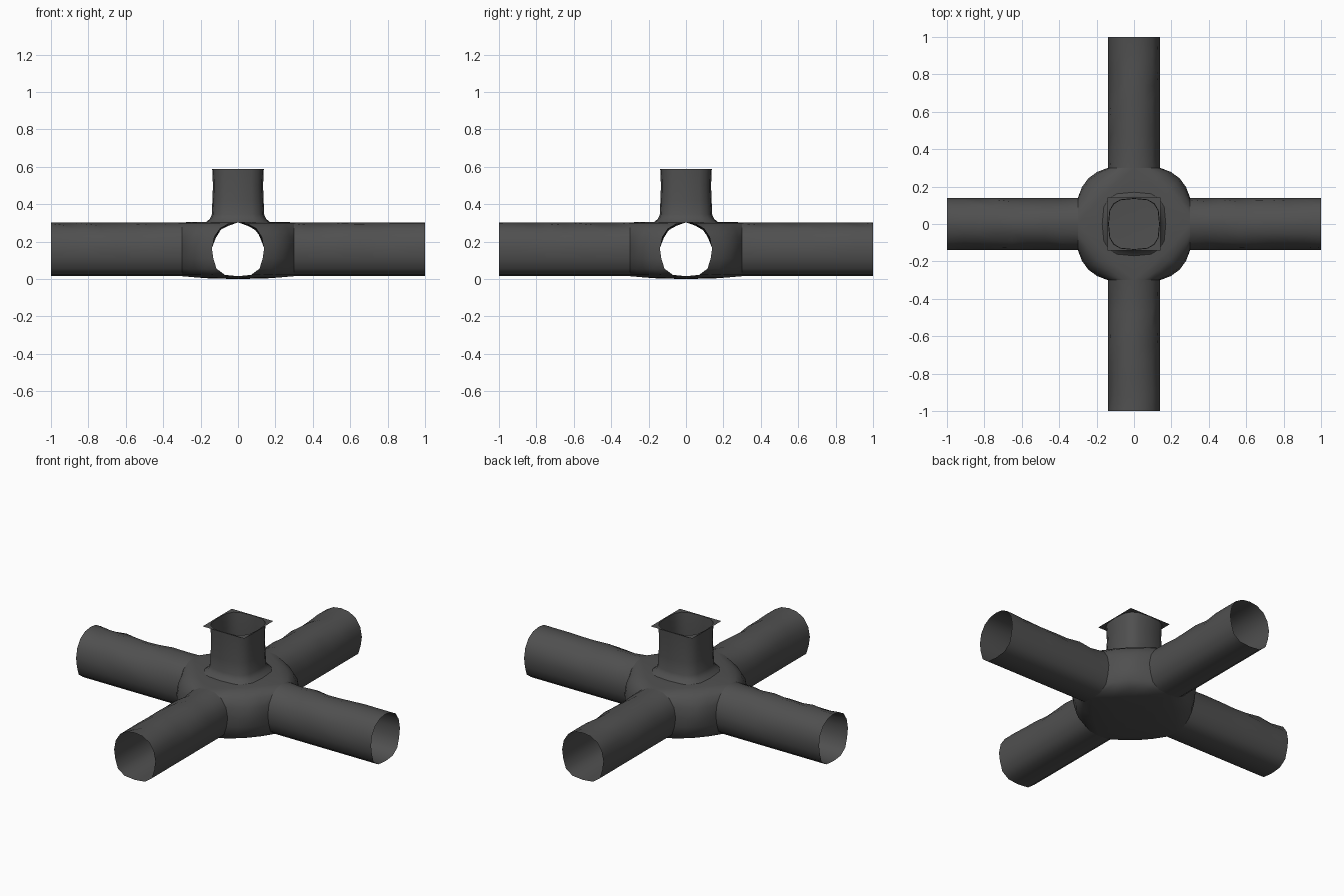
import bpy, bmesh, math, random
from mathutils import Vector

random.seed(4)
cube = bpy.data.objects.get("Cube")
if cube:
    bpy.data.objects.remove(cube)

grey = bpy.data.materials.new("dark_grey")
grey.diffuse_color = (0.08, 0.08, 0.08, 1)
grey.use_nodes = True
grey.node_tree.nodes["Principled BSDF"].inputs["Base Color"].default_value = grey.diffuse_color

# Half of the tunnel cross-section, floor to crown: (half width, height)
HALF = [(0, .015), (.07, .022), (.115, .055), (.132, .11), (.14, .165),
        (.128, .225), (.098, .27), (.052, .296), (0, .303)]
MOUTH, STEPS = 0.3, 4


def finish(name, bm, angle=50, turn=0):
    bmesh.ops.remove_doubles(bm, verts=bm.verts, dist=0.0005)
    mesh = bpy.data.meshes.new(name)
    bm.to_mesh(mesh)
    bm.free()
    mesh.materials.append(grey)
    obj = bpy.data.objects.new(name, mesh)
    bpy.context.collection.objects.link(obj)
    obj.rotation_euler.z = turn
    bpy.ops.object.select_all(action='DESELECT')
    bpy.context.view_layer.objects.active = obj
    obj.select_set(True)
    bpy.ops.object.shade_smooth_by_angle(angle=math.radians(angle))
    return obj


def bridge(bm, rows, closed):
    """Skin quads between successive rows of points."""
    grid = [[bm.verts.new(p) for p in row] for row in rows]
    for a, b in zip(grid, grid[1:]):
        n = len(a)
        for i in range(n if closed else n - 1):
            j = (i + 1) % n
            bm.faces.new((a[i], a[j], b[j], b[i]))


def turned(p, q):
    """Rotate a point by q quarter turns about z."""
    x, y, z = p
    for _ in range(q):
        x, y = -y, x
    return Vector((x, y, z))


def square_round(r, z):
    """Rounded-square ring of 16 points."""
    ring = []
    for i in range(4 * STEPS):
        a = math.tau * i / (4 * STEPS)
        c, s = math.cos(a), math.sin(a)
        ring.append((r * math.copysign(abs(c) ** .65, c),
                     r * math.copysign(abs(s) ** .65, s), z))
    return ring


# Four open tunnels, with slightly uneven upper haunches
def tunnel(name, q):
    bm = bmesh.new()
    section = HALF + [(-w, z) for w, z in HALF[-2:0:-1]]
    rows, count = [], 8
    for s in range(count + 1):
        x = MOUTH + (1 - MOUTH) * s / count
        row = []
        for w, z in section:
            k = 1
            if 0 < s < count and z > .22 and abs(w) > .04:
                k = random.uniform(.92, 1.01)
            row.append((x, w * k, .16 + (z - .16) * k))
        rows.append(row)
    bridge(bm, rows, True)
    bmesh.ops.recalc_face_normals(bm, faces=bm.faces)
    finish(name, bm, turn=q * math.pi / 2)


for q, side in enumerate(("left", "back", "right", "front")):
    tunnel(side + "_tunnel", q)


# Hub: bulging corner walls between the mouths, a sagging floor and a roof
def corner_row(w, z, q, sag=0):
    c = .17 + .7 * w
    row = []
    for i in range(STEPS + 1):
        t = i / STEPS
        a, b, d = (1 - t) ** 2, 2 * t * (1 - t), t * t
        p = (a * MOUTH + b * c + d * w, a * w + b * c + d * MOUTH, z - sag * b)
        row.append(turned(p, q))
    return row


bm = bmesh.new()
collar = square_round(.17, .305)
for q in range(4):
    bridge(bm, [corner_row(w, z, q, .016 if w == 0 and z < .1 else 0)
                for w, z in HALF], False)
    floor = corner_row(0, HALF[0][1], q, .016)
    inner = [p * .5 for p in floor]
    for p in inner:
        p.z = .003
    bridge(bm, [[(0, 0, 0)] * (STEPS + 1), inner, floor], False)
    ring = [collar[(q * STEPS + i) % len(collar)] for i in range(STEPS + 1)]
    bridge(bm, [corner_row(0, HALF[-1][1], q), ring], False)
bmesh.ops.remove_doubles(bm, verts=bm.verts, dist=0.0005)
bmesh.ops.dissolve_degenerate(bm, edges=bm.edges, dist=0.0005)
bmesh.ops.recalc_face_normals(bm, faces=bm.faces)
finish("hub", bm, 60)

# Upright shaft, flared at the foot and slightly waisted
bm = bmesh.new()
bridge(bm, [square_round(r, z) for r, z in
            ((.17, .305), (.15, .322), (.14, .345), (.137, .42), (.134, .5), (.138, .589))], True)
finish("shaft", bm)

# Thin square rim around the shaft opening
bm = bmesh.new()
inner = square_round(.136, .59)
outer = [(x * .141 / max(abs(x), abs(y)), y * .141 / max(abs(x), abs(y)), z) for x, y, z in inner]
bridge(bm, [outer, inner], True)
finish("top_rim", bm)
